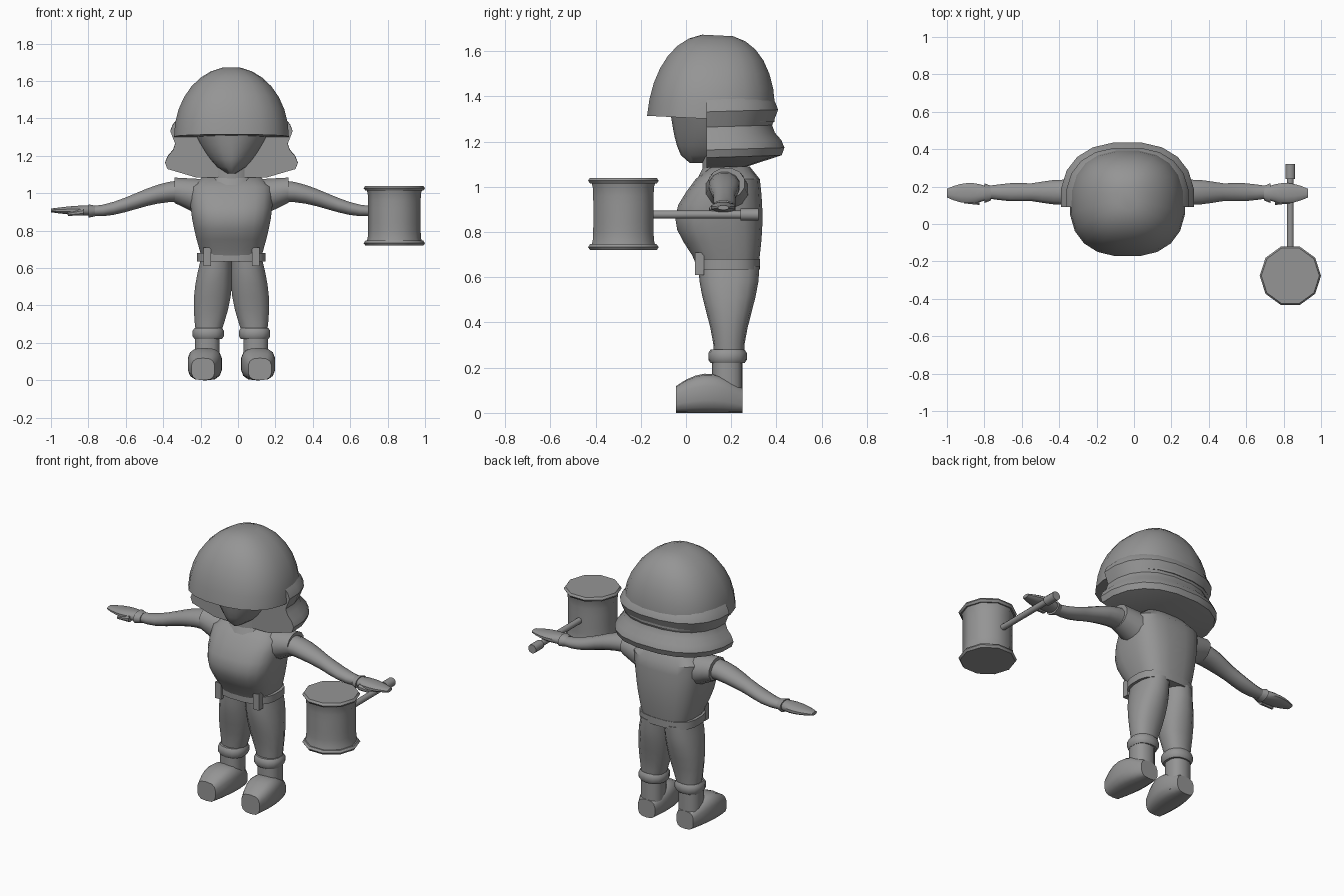
import bpy, bmesh
from math import sin, cos, pi, tau, radians, copysign

default_cube = bpy.data.objects.get("Cube")
if default_cube:
    bpy.data.objects.remove(default_cube, do_unlink=True)

# One plain grey for every part
grey = bpy.data.materials.new("plain_grey")
grey.use_nodes = True
colour = (0.3, 0.3, 0.3, 1)
grey.diffuse_color = colour
grey.node_tree.nodes["Principled BSDF"].inputs["Base Color"].default_value = colour

BODY_X = -0.035  # centre line of the figure


def finish(name, bm, mirror=False, offset=BODY_X):
    bmesh.ops.recalc_face_normals(bm, faces=bm.faces)
    mesh = bpy.data.meshes.new(name)
    bm.to_mesh(mesh)
    bm.free()
    mesh.materials.append(grey)
    obj = bpy.data.objects.new(name, mesh)
    bpy.context.collection.objects.link(obj)
    obj.location.x = offset
    if mirror:
        obj.modifiers.new("Mirror", 'MIRROR')
    bpy.ops.object.select_all(action='DESELECT')
    obj.select_set(True)
    bpy.context.view_layer.objects.active = obj
    bpy.ops.object.shade_smooth_by_angle(angle=radians(40))


def blend(start, end, t):
    return start + (end - start) * t


def loft(name, ring, steps=1, axis='z', sides=16, power=2.0, front=None,
         tilt=0.0, turn=0.5, **options):
    """Skin the rings (position, centre u, centre v, radius u, radius v) that ring(t) gives."""
    bm = bmesh.new()
    loops = []
    for step in range(steps + 1):
        pos, cu, cv, ru, rv = ring(step / steps)
        loop = []
        for i in range(sides):
            a = tau * (i + turn) / sides
            u = cu + ru * copysign(abs(cos(a)) ** (2 / power), cos(a))
            v = cv + rv * copysign(abs(sin(a)) ** (2 / power), sin(a))
            if front is not None:
                v = max(v, front)
            point = {'x': (pos, u, v), 'y': (u, pos, v), 'z': (u, v, pos + tilt * (v - cv))}[axis]
            loop.append(bm.verts.new(point))
        loops.append(loop)
    for low, high in zip(loops, loops[1:]):
        for i in range(sides):
            j = (i + 1) % sides
            bm.faces.new((low[i], low[j], high[j], high[i]))
    bm.faces.new(loops[0])
    bm.faces.new(loops[-1])
    finish(name, bm, **options)


def box(name, centre, size, **options):
    bm = bmesh.new()
    bmesh.ops.create_cube(bm, size=1)
    bmesh.ops.scale(bm, vec=size, verts=bm.verts)
    bmesh.ops.translate(bm, vec=centre, verts=bm.verts)
    finish(name, bm, **options)


# Helmet: rounded dome with a forward brim
def dome_ring(t):
    a = 1.4 * t
    return (1.3 + 0.375 * sin(a), 0, 0.11 + 0.03 * sin(a),
            0.31 * cos(a), 0.285 * cos(a) ** 0.8)


# Helmet: guard around the sides and back, pinched and then flared
def guard_ring(t):
    width = 0.3 + 0.045 * t + 0.02 * cos(10 * t - 2.2)
    return blend(1.4, 1.13, t), 0, 0.12, width, width - 0.04


def underside_ring(t):
    return blend(1.13, 1.085, t), 0, 0.12, blend(0.345, 0.19, t), blend(0.305, 0.15, t)


loft("helmet_dome", dome_ring, steps=7, sides=20, power=2.4, tilt=-0.05)
loft("neck_guard", guard_ring, steps=8, sides=20, power=2.4, front=0.09, tilt=0.03)
loft("neck_guard_underside", underside_ring, sides=20, power=2.4, front=0.09, tilt=0.03)


# Head narrowing to the chin
def face_ring(t):
    t = max(t, 0.02)
    return 1.1 + 0.24 * t, 0, 0.11, 0.21 * t ** 0.55, 0.18 * t ** 0.17


loft("face", face_ring, steps=6, power=1.8, turn=0)
loft("neck", lambda t: (blend(1, 1.14, t), 0, 0.17, 0.12, 0.1))


# Torso: full chest, drawn in at the waist and the shoulder tops
def vest_ring(t):
    chest = 0.05 + 0.02 * t - 0.11 * abs(sin(pi * t)) ** 1.5
    back = 0.32 + 0.02 * sin(pi * t)
    shoulder = 0.7 if t == 1 else 1
    return (blend(0.64, 1.09, t), 0, (chest + back) / 2,
            shoulder * (0.155 + 0.068 * sin(2 * t)), shoulder * (back - chest) / 2)


loft("vest", vest_ring, steps=8, sides=20, power=2.9)
loft("collar", lambda t: (blend(1.04, 1.1, t), 0, 0.175, 0.15 - 0.03 * t, 0.125 - 0.03 * t))

# Belt and its loops
loft("belt", lambda t: (blend(0.635, 0.68, t), 0, 0.183, 0.185, 0.145), sides=20, power=2.7)
box("belt_loop", (0.13, 0.06, 0.66), (0.04, 0.04, 0.1), mirror=True)


# Trousers: wide thigh tapering into the boot
def trouser_ring(t):
    return (blend(0.65, 0.24, t), 0.08 + 0.045 * t, 0.19,
            0.085 - 0.02 * t + 0.025 * sin(pi * t), 0.1 + 0.035 * cos(pi * t))


loft("trouser_leg", trouser_ring, steps=6, sides=14, power=2.3, mirror=True)


# Boots
def boot_cuff_ring(t):
    r = 0.075 + 0.01 * min(1, 2 * sin(pi * t))
    return blend(0.22, 0.28, t), 0.124, 0.184, r, r


def foot_ring(t):
    bulge = sin(0.75 + 1.7 * t)
    return (blend(-0.044, 0.25, t), 0.152 - 0.02 * t, 0.087 * bulge,
            0.092 * bulge, 0.087 * bulge)


loft("boot_cuff", boot_cuff_ring, steps=4, sides=14, power=2.3, mirror=True)
loft("boot_shaft", lambda t: (blend(0.03, 0.24, t), 0.13, 0.183, 0.067, 0.067),
     sides=14, power=2.5, mirror=True)
loft("boot_foot", foot_ring, steps=7, axis='y', sides=14, power=3, mirror=True)


# Sleeves, and arms pinched at the elbow
def sleeve_ring(t):
    return blend(0.17, 0.305, t), 0.18, 0.98 + 0.036 * t, 0.1 - 0.018 * t, 0.1 - 0.03 * t


def arm_ring(t):
    elbow = sin(pi * t) ** 8
    return (blend(0.28, 0.745, t), 0.17, 0.957 + 0.053 * cos(pi * t),
            0.07 - 0.035 * t * t - 0.012 * elbow, 0.06 - 0.032 * t)


def wrist_ring(t):
    return blend(0.73, 0.765, t), 0.165, 0.905, 0.04 + 0.015 * t, 0.03 + 0.007 * t


def hand_ring(t):
    return (blend(0.75, 0.965, t), 0.165, 0.908,
            0.056 * sin(0.7 + 2 * t), 0.028 * cos(1.2 * t))


def thumb_ring(t):
    return blend(0.79, 0.875, t), 0.12, 0.9 - 0.012 * t, 0.02 - 0.01 * t, 0.02 - 0.01 * t


loft("sleeve", sleeve_ring, steps=3, axis='x', sides=12, mirror=True)
loft("arm", arm_ring, steps=8, axis='x', sides=12, mirror=True)
loft("wrist_cuff", wrist_ring, axis='x', sides=12, mirror=True)
loft("hand", hand_ring, steps=6, axis='x', sides=12, power=2.3, mirror=True)
loft("thumb", thumb_ring, axis='x', sides=8, mirror=True)

# Mallet: ten-sided head with a rim at each end, and a handle with an end grip
MALLET_X, MALLET_Y, HANDLE_Z = 0.836, -0.277, 0.877


def mallet_ring(t):
    r = 0.14 + 0.015 * (2 * t - 1) ** 6
    return blend(0.72, 1.04, t), MALLET_X, MALLET_Y, r, r


def rim_ring(level):
    def ring(t):
        r = 0.155 + 0.009 * sin(pi * t)
        return level + 0.026 * t, MALLET_X, MALLET_Y, r, r
    return ring


def rod_ring(start, end, r):
    return lambda t: (blend(start, end, t), MALLET_X, HANDLE_Z, r, r)


loft("mallet_head", mallet_ring, steps=8, sides=10, turn=0, offset=0)
for side, level in (("bottom", 0.72), ("top", 1.014)):
    loft("mallet_rim_" + side, rim_ring(level), steps=2, sides=10, turn=0, offset=0)
loft("mallet_handle", rod_ring(-0.2, 0.3, 0.018), axis='y', sides=10, offset=0)
loft("mallet_grip", rod_ring(0.24, 0.32, 0.027), axis='y', sides=10, offset=0)
